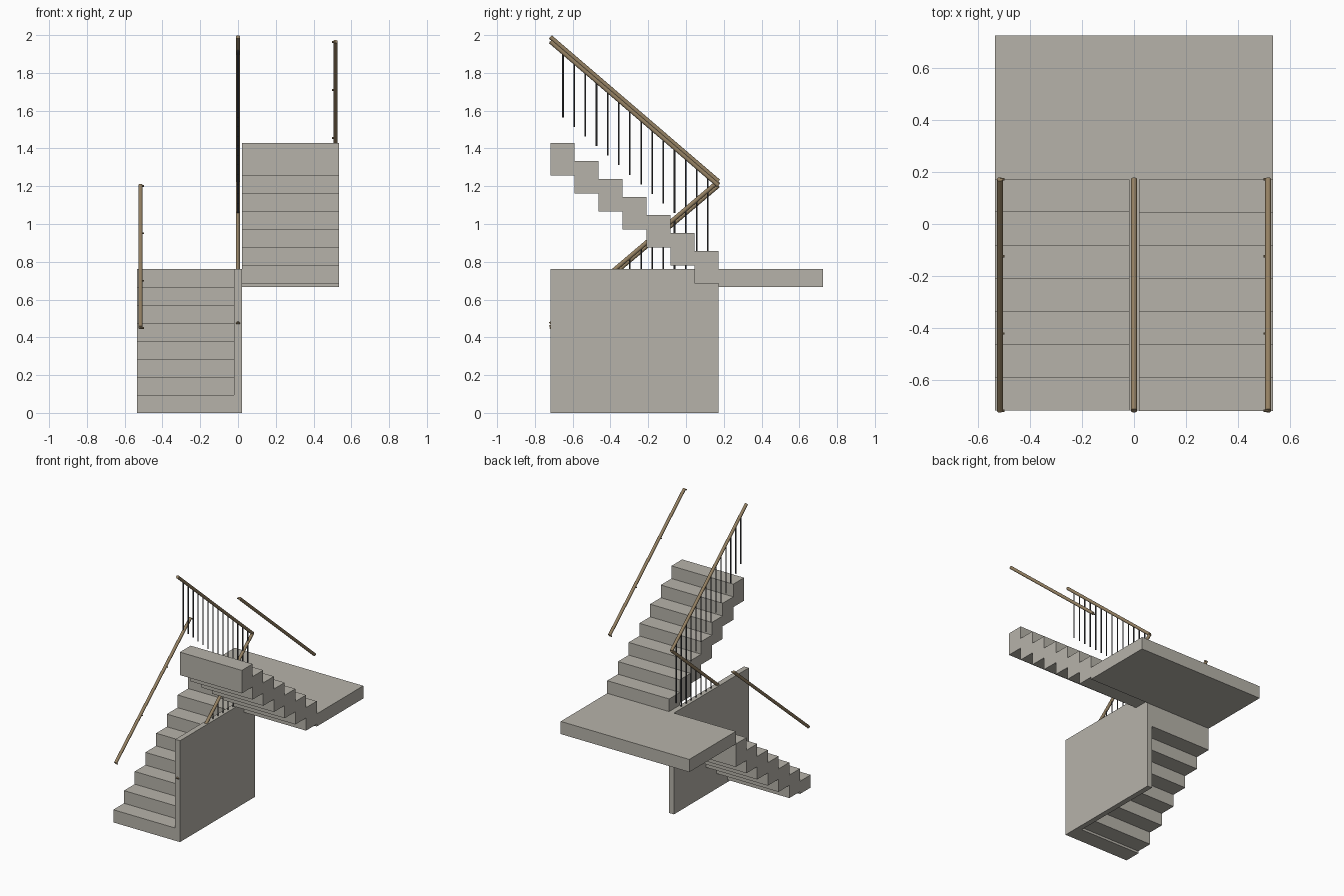
import bpy, bmesh, math
from mathutils import Vector

cube = bpy.data.objects.get("Cube")
if cube:
    bpy.data.objects.remove(cube, do_unlink=True)

RISE, TREAD, STEPS = 0.0953, 0.1272, 7
DEPTH = 0.173                      # thickness of each step block
FRONT, BACK = -0.718, 0.172        # ends of the flights
HALF, WALL = 0.535, 0.02           # half width of the stair and of the wall
LANDING = RISE * (STEPS + 1)


def material(name, colour, rough):
    m = bpy.data.materials.new(name)
    m.use_nodes = True
    m.diffuse_color = (*colour, 1)
    bsdf = m.node_tree.nodes["Principled BSDF"]
    bsdf.inputs["Base Color"].default_value = (*colour, 1)
    bsdf.inputs["Roughness"].default_value = rough
    return m


concrete = material("concrete", (0.47, 0.45, 0.40), 0.9)
wood = material("brown_wood", (0.30, 0.22, 0.125), 0.6)
metal = material("dark_metal", (0.06, 0.06, 0.064), 0.5)


def finish(name, bm, mat, smooth=False):
    bmesh.ops.recalc_face_normals(bm, faces=bm.faces)
    mesh = bpy.data.meshes.new(name)
    bm.to_mesh(mesh)
    bm.free()
    mesh.materials.append(mat)
    ob = bpy.data.objects.new(name, mesh)
    bpy.context.collection.objects.link(ob)
    if smooth:
        bpy.ops.object.select_all(action="DESELECT")
        ob.select_set(True)
        bpy.context.view_layer.objects.active = ob
        bpy.ops.object.shade_smooth_by_angle(angle=math.radians(40))
    return ob


def extrude_profile(name, profile, x0, x1):
    """Extrude a side outline of (y, z) points from x0 to x1."""
    bm = bmesh.new()
    face = bm.faces.new([bm.verts.new((x0, y, z)) for y, z in profile])
    out = bmesh.ops.extrude_face_region(bm, geom=[face])
    verts = [g for g in out["geom"] if isinstance(g, bmesh.types.BMVert)]
    bmesh.ops.translate(bm, verts=verts, vec=(x1 - x0, 0, 0))
    return finish(name, bm, concrete)


def slab(name, x0, x1, y0, y1, z0, z1):
    return extrude_profile(name, [(y0, z0), (y1, z0), (y1, z1), (y0, z1)], x0, x1)


def flight(name, start_y, direction, base, x0, x1):
    """Steps with a sawtooth top and a matching sawtooth underside."""
    top, under = [], []
    for i in range(STEPS):
        z = base + RISE * (i + 1)
        ends = [start_y + direction * TREAD * (i + k) for k in (0, 1)]
        top += [(y, z) for y in ends]
        under += [(y, max(z - DEPTH, 0)) for y in ends]
    return extrude_profile(name, top + under[::-1], x0, x1)


def rod(bm, a, b, radius, sides):
    a, b = Vector(a), Vector(b)
    d = b - a
    rot = d.to_track_quat("Z", "Y").to_matrix().to_4x4()
    rot.translation = (a + b) / 2
    bmesh.ops.create_cone(bm, cap_ends=True, segments=sides, radius1=radius,
                          radius2=radius, depth=d.length, matrix=rot)


def handrail(name, x, z_front, z_back):
    bm = bmesh.new()
    rod(bm, (x, FRONT, z_front), (x, BACK, z_back), 0.0115, 12)
    return finish(name, bm, wood, True)


def balusters(name, z_front, z_back):
    bm = bmesh.new()
    for k in range(14):
        y = -0.651 + 0.059 * k
        z = z_front + (z_back - z_front) * (y - FRONT) / (BACK - FRONT)
        rod(bm, (0, y, z - 0.368), (0, y, z), 0.0042, 8)
    return finish(name, bm, metal, True)


def brackets(name, x, z_front, z_back):
    bm = bmesh.new()
    inner = x - math.copysign(0.018, x)
    for k in range(4):
        t = k / 3
        y = FRONT + (BACK - FRONT) * t
        z = z_front + (z_back - z_front) * t - 0.003
        rod(bm, (x, y, z), (inner, y, z), 0.0045, 8)
    return finish(name, bm, wood, True)


# Concrete: two flights, landing and dividing wall
flight("lower_flight", FRONT, 1, 0, -HALF, -WALL)
flight("upper_flight", BACK, -1, LANDING, WALL, HALF)
slab("landing", -HALF, HALF, BACK, 0.725, LANDING - RISE, LANDING)
slab("dividing_wall", -WALL, WALL, FRONT, BACK, 0, LANDING)

# Central railing, doubling back at the landing
for label, z_front in (("lower", 0.47), ("upper", 1.99)):
    handrail(label + "_middle_handrail", 0, z_front, 1.226)
    balusters(label + "_balusters", z_front, 1.226)

# Outer handrails with short brackets
for label, x, z_front in (("lower", -0.516, 0.452), ("upper", 0.516, 1.966)):
    handrail(label + "_outer_handrail", x, z_front, 1.204)
    brackets(label + "_brackets", x, z_front, 1.204)
